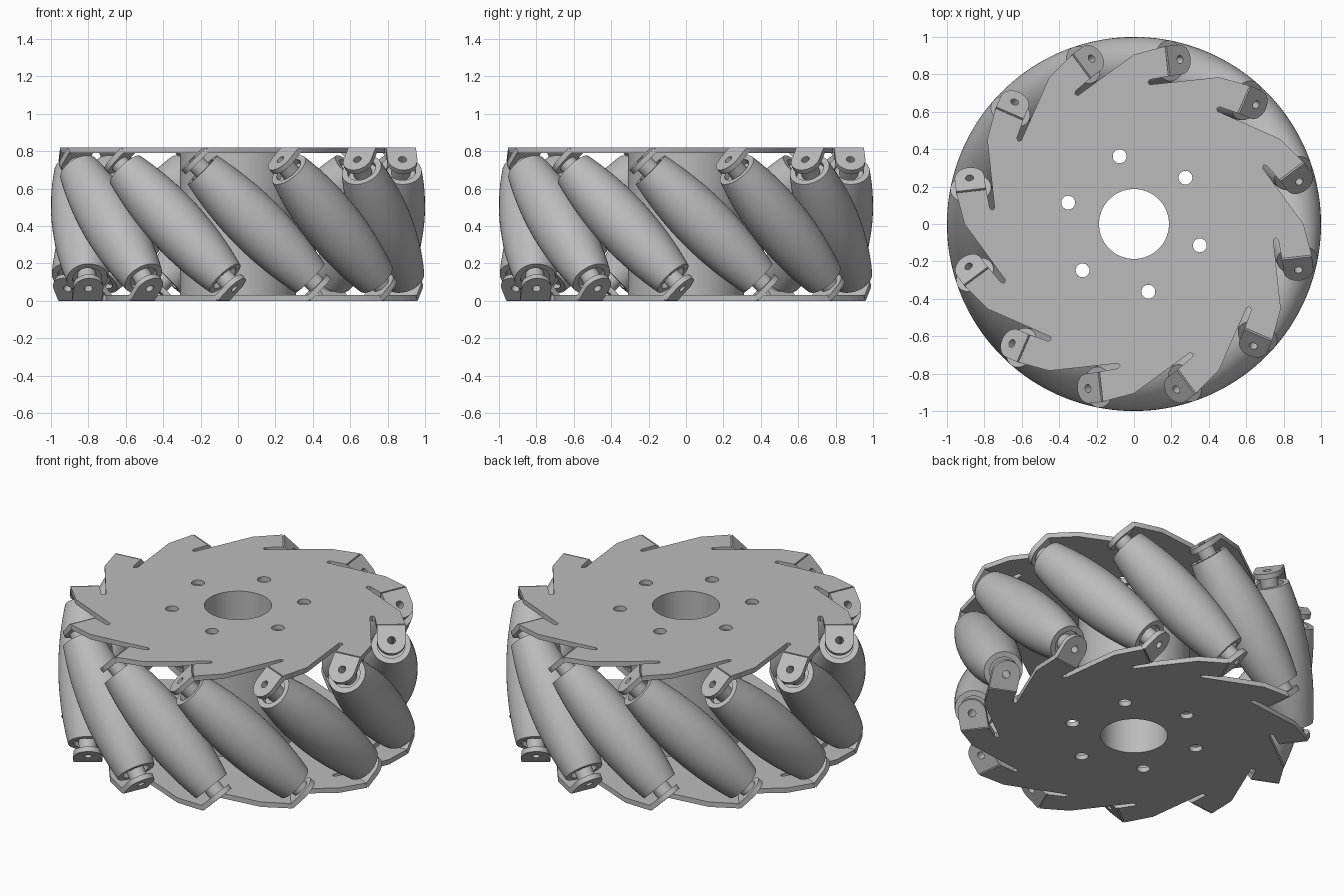
import bpy, bmesh
from math import pi, sin, cos, radians, sqrt
from mathutils import Matrix, Vector

if "Cube" in bpy.data.objects:
    bpy.data.objects.remove(bpy.data.objects["Cube"])

COUNT = 12
STEP = 2 * pi / COUNT
MID_Z = 0.41            # height of the wheel's middle plane
AXIS_R = 0.845          # distance of roller axes from the wheel axis
PHASE = radians(96.6)   # azimuth of the first roller
TILT = radians(45)
THICK = 0.03            # sheet thickness

grey = bpy.data.materials.new("light_grey")
grey.use_nodes = True
colour = (0.5, 0.5, 0.5, 1)
grey.diffuse_color = colour
grey.node_tree.nodes["Principled BSDF"].inputs["Base Color"].default_value = colour


def add_object(name, mesh, matrix=Matrix()):
    obj = bpy.data.objects.new(name, mesh)
    bpy.context.collection.objects.link(obj)
    obj.matrix_world = matrix
    return obj


def finish(mesh):
    """Give a mesh its material and smooth its round faces only."""
    mesh.materials.clear()
    mesh.materials.append(grey)
    obj = add_object("shading_helper", mesh)
    bpy.ops.object.select_all(action='DESELECT')
    obj.select_set(True)
    bpy.context.view_layer.objects.active = obj
    bpy.ops.object.shade_smooth_by_angle(angle=radians(30))
    bpy.data.objects.remove(obj)
    return mesh


def circle(radius, x=0, y=0, n=32):
    return [(x + radius * cos(2 * pi * i / n), y + radius * sin(2 * pi * i / n))
            for i in range(n)]


def sheet(name, loops):
    """Flat sheet from an outline and its holes."""
    curve = bpy.data.curves.new(name, 'CURVE')
    curve.dimensions = '2D'
    curve.fill_mode = 'BOTH'
    curve.extrude = THICK / 2
    for loop in loops:
        spline = curve.splines.new('POLY')
        spline.points.add(len(loop) - 1)
        for point, (x, y) in zip(spline.points, loop):
            point.co = (x, y, 0, 1)
        spline.use_cyclic_u = True
    obj = add_object(name + "_outline", curve)
    bpy.context.view_layer.update()
    mesh = bpy.data.meshes.new_from_object(
        obj.evaluated_get(bpy.context.evaluated_depsgraph_get()))
    bpy.data.objects.remove(obj)
    bm = bmesh.new()
    bm.from_mesh(mesh)
    bmesh.ops.remove_doubles(bm, verts=bm.verts, dist=1e-5)
    bmesh.ops.recalc_face_normals(bm, faces=bm.faces)
    bm.to_mesh(mesh)
    bm.free()
    return finish(mesh)


def lathe(name, profile, steps=48):
    """Spin a closed (radius, height) profile around z."""
    bm = bmesh.new()
    verts = [bm.verts.new((r, 0, z)) for r, z in profile]
    edges = [bm.edges.new((v, verts[i - 1])) for i, v in enumerate(verts)]
    bmesh.ops.spin(bm, geom=verts + edges, cent=(0, 0, 0), axis=(0, 0, 1),
                   angle=2 * pi, steps=steps)
    bmesh.ops.remove_doubles(bm, verts=bm.verts, dist=1e-5)
    bmesh.ops.recalc_face_normals(bm, faces=bm.faces)
    mesh = bpy.data.meshes.new(name)
    bm.to_mesh(mesh)
    bm.free()
    return finish(mesh)


def roller_radius(t):
    """Barrel curve that keeps the rollers inside the unit wheel circle."""
    side = t * cos(TILT)
    reach = sqrt(AXIS_R ** 2 + side ** 2)
    slope = sqrt(AXIS_R ** 2 + (side * cos(TILT)) ** 2) / reach
    return (1 - reach) / slope


# Hub tube
hub = lathe("hub", [(0.187, 0.01), (0.31, 0.01), (0.31, 0.81), (0.187, 0.81)], 64)
add_object("hub", hub)

# Side plates: a saw-toothed disc with relief slots, bore and bolt holes
tooth = [(0, 0.906), (0.166, 0.95), (0.184, 0.79), (0.085, 0.772),
         (0.074, 0.758), (0.085, 0.745)]
outline = []
for k in range(COUNT):
    turn = Matrix.Rotation(-k * STEP, 2)
    outline += [tuple(turn @ Vector(p)) for p in tooth]


def side_plate(name, first_hole, matrix):
    holes = [circle(0.037, 0.37 * cos(a), 0.37 * sin(a), 24)
             for a in (first_hole + i * pi / 3 for i in range(6))]
    add_object(name, sheet(name, [outline, circle(0.187, n=64)] + holes), matrix)


lift = Matrix.Translation((0, 0, MID_Z))
top_place = Matrix.Translation((0, 0, 2 * MID_Z - THICK / 2))
flip = lift @ Matrix.Rotation(pi, 4, Vector((cos(PHASE), sin(PHASE), 0))) @ lift.inverted()
bolt_angle = radians(42)
side_plate("top_plate", bolt_angle, top_place)
side_plate("bottom_plate", 2 * PHASE - bolt_angle, flip @ top_place)

# Barrel roller with recessed ends, bearing stubs and a bore
HALF = 0.41
TAB_AT = 0.474
barrel = [(roller_radius(t), t) for t in (HALF * (i / 10 - 1) for i in range(21))]
end = [(0.022, TAB_AT - THICK / 2), (0.05, TAB_AT - THICK / 2),
       (0.05, HALF - 0.03), (0.078, HALF - 0.03), (0.078, HALF)]
roller = lathe("roller", [(r, -z) for r, z in end] + barrel + end[::-1])

# Bent mounting tab with rounded tip and axle hole
TAB_R = 0.08
tip = [(TAB_R * cos(a), TAB_R * sin(a)) for a in (pi + pi * i / 16 for i in range(17))]
tab = sheet("tab", [tip + [(TAB_R, 0.09), (-TAB_R, 0.09)], circle(0.022, n=20)])

# Place rollers and both of their tabs around the wheel
for k in range(COUNT):
    frame = (Matrix.Rotation(PHASE + k * STEP, 4, 'Z')
             @ Matrix.Translation((AXIS_R, 0, MID_Z))
             @ Matrix.Rotation(TILT, 4, 'X'))
    out = Matrix.Translation((0, 0, TAB_AT))
    add_object(f"roller_{k + 1}", roller, frame)
    add_object(f"top_tab_{k + 1}", tab, frame @ out)
    add_object(f"bottom_tab_{k + 1}", tab, frame @ Matrix.Rotation(pi, 4, 'X') @ out)
